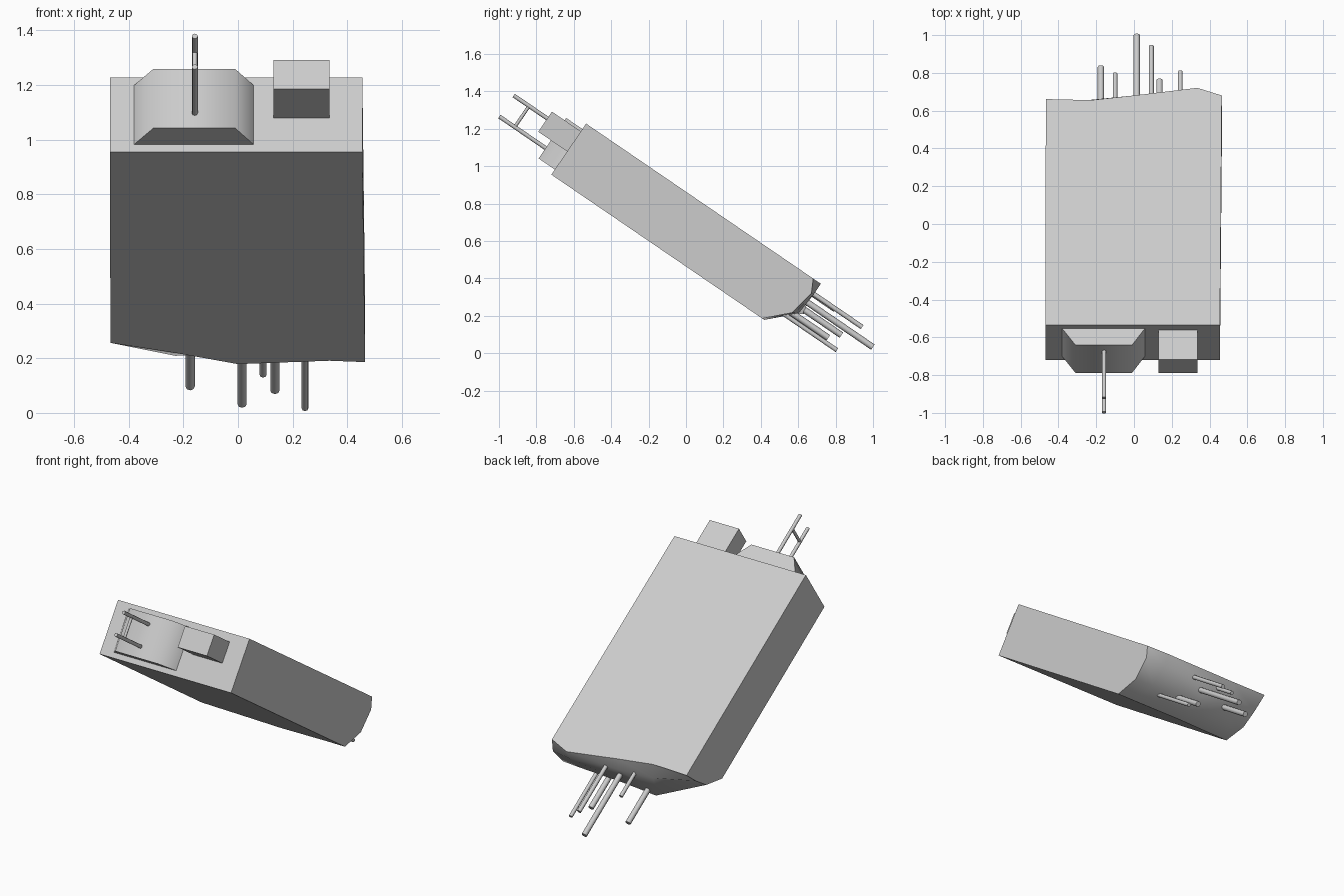
import bpy, bmesh, math
from mathutils import Matrix, Vector

cube = bpy.data.objects.get("Cube")
if cube:
    bpy.data.objects.remove(cube, do_unlink=True)

# Whole device is modelled flat (x, length, thickness) and then tilted
TILT = Matrix.Translation((0, -0.72, 0.955)) @ Matrix.Rotation(math.radians(-34.3), 4, 'X')
THICK = 0.33

grey = bpy.data.materials.new("plain_grey")
grey.use_nodes = True
colour = (0.6, 0.6, 0.6, 1)
grey.diffuse_color = colour
grey.node_tree.nodes["Principled BSDF"].inputs["Base Color"].default_value = colour


def finish(name, bm):
    bmesh.ops.recalc_face_normals(bm, faces=bm.faces[:])
    mesh = bpy.data.meshes.new(name)
    bm.to_mesh(mesh)
    bm.free()
    mesh.materials.append(grey)
    mesh.transform(TILT)
    obj = bpy.data.objects.new(name, mesh)
    bpy.context.collection.objects.link(obj)
    return obj


def prism(name, outline, low, high):
    """Extrude an (x, length) outline through the thickness."""
    bm = bmesh.new()
    bottom = [bm.verts.new((x, u, low)) for x, u in outline]
    top = [bm.verts.new((x, u, high)) for x, u in outline]
    bm.faces.new(bottom)
    bm.faces.new(top)
    for i in range(len(outline)):
        j = (i + 1) % len(outline)
        bm.faces.new((bottom[i], bottom[j], top[j], top[i]))
    return finish(name, bm)


def rod(name, start, end, radius):
    bm = bmesh.new()
    a, b = Vector(start), Vector(end)
    spin = (b - a).to_track_quat('Z', 'Y').to_matrix().to_4x4()
    bmesh.ops.create_cone(bm, cap_ends=True, segments=8, radius1=radius, radius2=radius,
                          depth=(b - a).length, matrix=Matrix.Translation((a + b) / 2) @ spin)
    for f in bm.faces:
        f.smooth = len(f.verts) == 4
    for e in bm.edges:
        e.smooth = all(f.smooth for f in e.link_faces)
    return finish(name, bm)


# Body: flat slab with an irregular rounded rear end, given as x stations
# each holding (length, thickness) points from underside to top
stations = [
    (-0.467, [(1.24, 0), (1.36, 0.107), (1.41, 0.22), (1.447, THICK)]),
    (-0.23, [(1.305, 0), (1.535, 0.144), (1.49, 0.26), (1.44, THICK)]),
    (0.0, [(1.378, 0), (1.51, 0.13), (1.50, 0.26), (1.47, THICK)]),
    (0.335, [(1.356, 0), (1.49, 0.12), (1.52, 0.26), (1.519, THICK)]),
    (0.465, [(1.365, 0), (1.48, 0.116), (1.506, 0.26), (1.47, THICK)]),
]
bm = bmesh.new()
grid = [[bm.verts.new((x, u, v)) for u, v in pts] for x, pts in stations]
right_low, right_top = [bm.verts.new((-0.468, 0, v)) for v in (0, THICK)]
left_low, left_top = [bm.verts.new((0.455, 0, v)) for v in (0, THICK)]
bm.faces.new([right_low, left_low] + [c[0] for c in reversed(grid)])
bm.faces.new([right_top, left_top] + [c[-1] for c in reversed(grid)])
bm.faces.new([right_top, right_low] + grid[0])
bm.faces.new([left_top, left_low] + grid[-1])
bm.faces.new([right_low, left_low, left_top, right_top])
for a, b in zip(grid, grid[1:]):
    for i in range(3):
        bm.faces.new((a[i], b[i], b[i + 1], a[i + 1])).smooth = True
for e in bm.edges:
    e.smooth = all(f.smooth for f in e.link_faces)
finish("body", bm)

# Front fittings: square block and tapered socket
prism("front_block", [(0.13, 0.01), (0.335, 0.01), (0.335, -0.187), (0.13, -0.187)], 0.15, 0.28)
socket = prism("front_socket", [(-0.38, 0), (0.057, 0), (-0.01, -0.105), (-0.31, -0.105)], 0.033, 0.295)
bpy.context.view_layer.objects.active = socket
socket.select_set(True)
bpy.ops.object.shade_smooth_by_angle(angle=math.radians(65))

# Plug prongs with a crossbar
for label, v in (("upper", 0.236), ("lower", 0.1)):
    rod(label + "_prong", (-0.158, -0.09, v), (-0.158, -0.405, v), 0.011)
rod("prong_crossbar", (-0.158, -0.305, 0.1), (-0.158, -0.305, 0.236), 0.009)

# Rear pins: x, end length, thickness position, radius
pins = [(-0.175, 1.765, 0.165, 0.017), (-0.1, 1.66, 0.257, 0.012),
        (0.015, 1.94, 0.207, 0.017), (0.092, 1.832, 0.263, 0.013),
        (0.135, 1.715, 0.114, 0.017), (0.245, 1.79, 0.085, 0.012)]
for n, (x, u, v, r) in enumerate(pins, 1):
    rod(f"rear_pin_{n}", (x, 1.35, v), (x, u, v), r)
